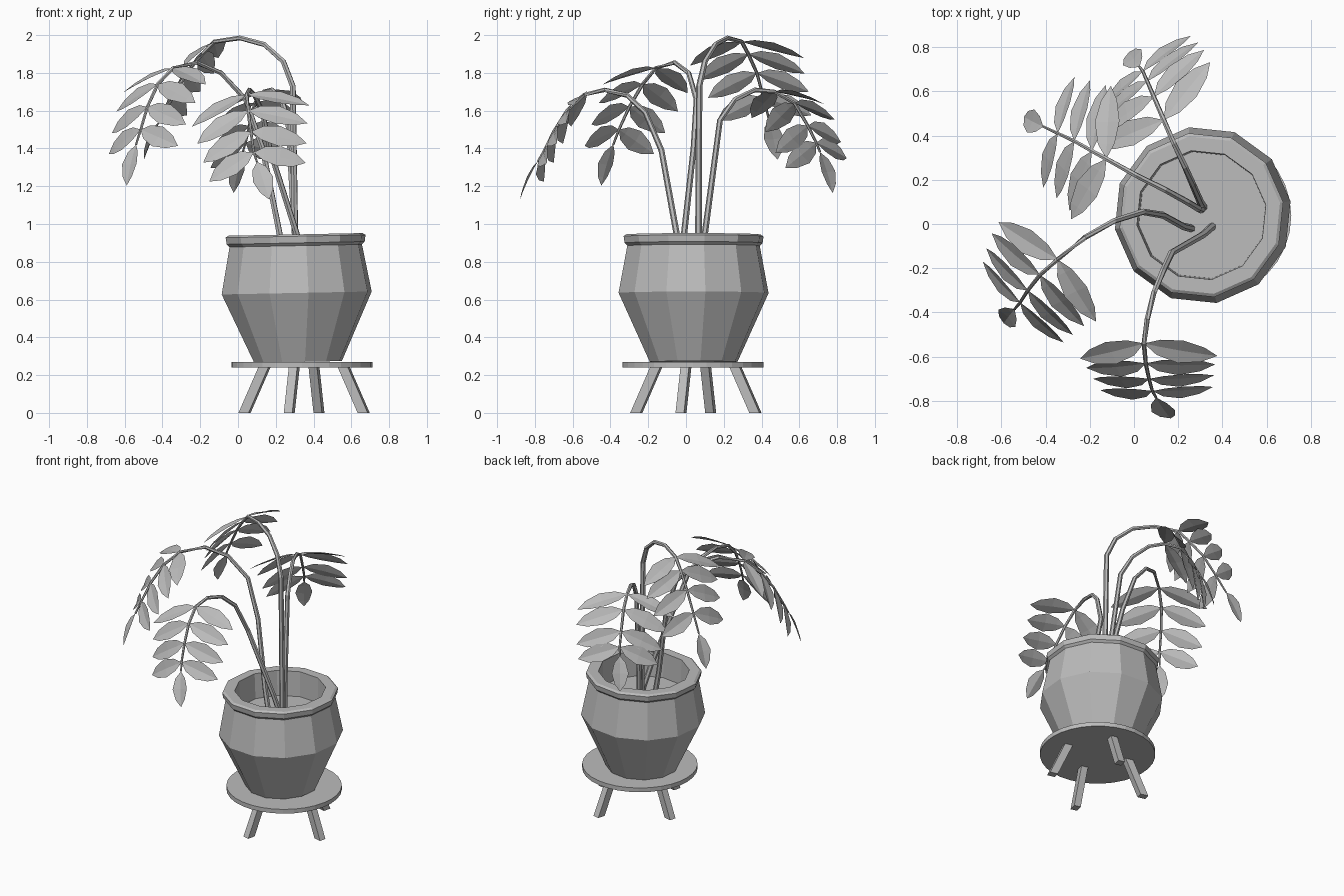
import bpy, bmesh
from math import sin, cos, pi, radians
from mathutils import Vector, Matrix

if "Cube" in bpy.data.objects:
    bpy.data.objects.remove(bpy.data.objects["Cube"], do_unlink=True)

grey = bpy.data.materials.new("plain grey")
grey.use_nodes = True
grey.diffuse_color = (0.5, 0.5, 0.5, 1)
grey.node_tree.nodes["Principled BSDF"].inputs["Base Color"].default_value = grey.diffuse_color


def add_object(name, bm):
    mesh = bpy.data.meshes.new(name)
    bm.to_mesh(mesh)
    bm.free()
    mesh.materials.append(grey)
    obj = bpy.data.objects.new(name, mesh)
    bpy.context.collection.objects.link(obj)
    return obj


def skin(bm, rings):
    """Join equal rings of vertices with quads and cap both ends."""
    sides = len(rings[0])
    for low, high in zip(rings, rings[1:]):
        for i in range(sides):
            j = (i + 1) % sides
            bm.faces.new((low[i], low[j], high[j], high[i]))
    bm.faces.new(rings[0][::-1])
    bm.faces.new(rings[-1])


def lathe(name, profile, sides, turn):
    """Revolve a (radius, height) profile."""
    bm = bmesh.new()
    angles = [turn + 2 * pi * i / sides for i in range(sides)]
    skin(bm, [[bm.verts.new((r * cos(a), r * sin(a), z)) for a in angles]
              for r, z in profile])
    return add_object(name, bm)


def tube(name, pts, start, end, sides=6):
    """Sweep a tapering tube along the points."""
    bm = bmesh.new()
    last = len(pts) - 1
    angles = [2 * pi * i / sides for i in range(sides)]
    rings = []
    for k, p in enumerate(pts):
        d = (pts[min(k + 1, last)] - pts[max(k - 1, 0)]).normalized()
        u = d.cross(Vector((0.6, 0.8, 0.1))).normalized()
        v = d.cross(u)
        r = start + (end - start) * k / last
        rings.append([bm.verts.new(p + r * (u * cos(a) + v * sin(a))) for a in angles])
    skin(bm, rings)
    return add_object(name, bm)


def leaf(bm, base, along, normal, length, width):
    """Pointed oval leaf, lightly folded, sagging toward its tip."""
    across = normal.cross(along).normalized()

    def at(t, w, lift=0.0):
        rise = lift - 0.1 * length * t * t
        return bm.verts.new(base + along * length * t + across * w * width + normal * rise)

    steps = ((0.2, 0.34), (0.5, 0.5), (0.8, 0.32))
    root, tip = at(0, 0), at(1, 0)
    mid = [at(t, 0) for t, w in steps]
    for s in (-1, 1):
        edge = [at(t, s * w, 0.02 * w) for t, w in steps]
        bm.faces.new((root, edge[0], mid[0]))
        for i in (0, 1):
            bm.faces.new((mid[i], edge[i], edge[i + 1], mid[i + 1]))
        bm.faces.new((mid[-1], edge[-1], tip))


def frond(name, path, side):
    """Arching stem; its last five points carry four leaf pairs and an end leaf."""
    pts = [Vector(p) for p in path]
    tube(name + "_stem", pts, 0.018, 0.006)

    bm = bmesh.new()
    s = Vector(side).normalized()
    count = len(pts)
    for k in range(count - 5, count):
        d = (pts[min(k + 1, count - 1)] - pts[k - 1]).normalized()
        n = s.cross(d).normalized()
        if n.z < 0:
            n.negate()
        if k == count - 1:
            leaf(bm, pts[k], d, n, 0.23, 0.11)
            continue
        length = 0.34 - 0.02 * (k - count + 5)
        for sign in (-1, 1):
            along = (s * sign + d * 0.35 - n * 0.12).normalized()
            flat = (n - along * n.dot(along)).normalized()
            leaf(bm, pts[k], along, flat, length, 0.12)
    add_object(name + "_leaves", bm)


# Pot with overhanging rim, hollow down to the soil
pot = lathe("pot", [(0.235, 0), (0.402, 0.365), (0.355, 0.615), (0.37, 0.63), (0.375, 0.665),
                    (0.36, 0.675), (0.295, 0.675), (0.29, 0.5)], 12, radians(9))
pot.location = (0.318, 0.04, 0.27)
pot.rotation_euler.y = -0.02

# Stool seat
seat = lathe("stool_seat", [(0.373, 0.24), (0.373, 0.27)], 32, 0)
seat.location = (0.338, 0.037, 0)

# Four splayed square legs
for i in range(4):
    bm = bmesh.new()
    bmesh.ops.create_cube(bm, size=1, matrix=Matrix.Diagonal((0.055, 0.046, 0.245, 1)))
    for v in bm.verts:
        v.co.x += 0.325 if v.co.z < 0 else 0.215
        v.co.z += 0.1225
    leg = add_object("stool_leg_%d" % (i + 1), bm)
    leg.location = (0.35, 0.052, 0)
    leg.rotation_euler.z = radians(-14) + i * pi / 2

# Four arching fronds
frond("front_frond", [
    (.355, -.01, .76), (.31, -.05, .95), (.17, -.13, 1.39), (.13, -.215, 1.59),
    (.09, -.31, 1.68), (.06, -.43, 1.71), (.045, -.54, 1.685), (.053, -.63, 1.6),
    (.068, -.7, 1.49), (.083, -.755, 1.38), (.1, -.785, 1.33)], (.98, .03, .19))
frond("right_frond", [
    (.26, -.02, .76), (.22, -.01, .95), (.13, .04, 1.4), (.04, .055, 1.66),
    (-.09, .014, 1.8), (-.22, -.06, 1.855), (-.345, -.16, 1.825), (-.425, -.23, 1.74),
    (-.48, -.3, 1.62), (-.515, -.355, 1.5), (-.54, -.385, 1.42)], (.7, -.7, .08))
frond("tall_back_frond", [
    (.305, .065, .76), (.29, .07, 1.73), (.24, .1, 1.86), (.14, .155, 1.95),
    (.01, .22, 1.985), (-.125, .295, 1.965), (-.19, .33, 1.9), (-.27, .375, 1.8),
    (-.345, .41, 1.67), (-.41, .44, 1.55)], (.27, .96, .05))
frond("low_back_frond", [
    (.315, .075, .76), (.3, .1, .95), (.265, .18, 1.55), (.23, .26, 1.66),
    (.18, .365, 1.71), (.135, .47, 1.7), (.09, .575, 1.64), (.06, .645, 1.52),
    (.04, .69, 1.43), (.025, .71, 1.38)], (.77, .62, .1))
